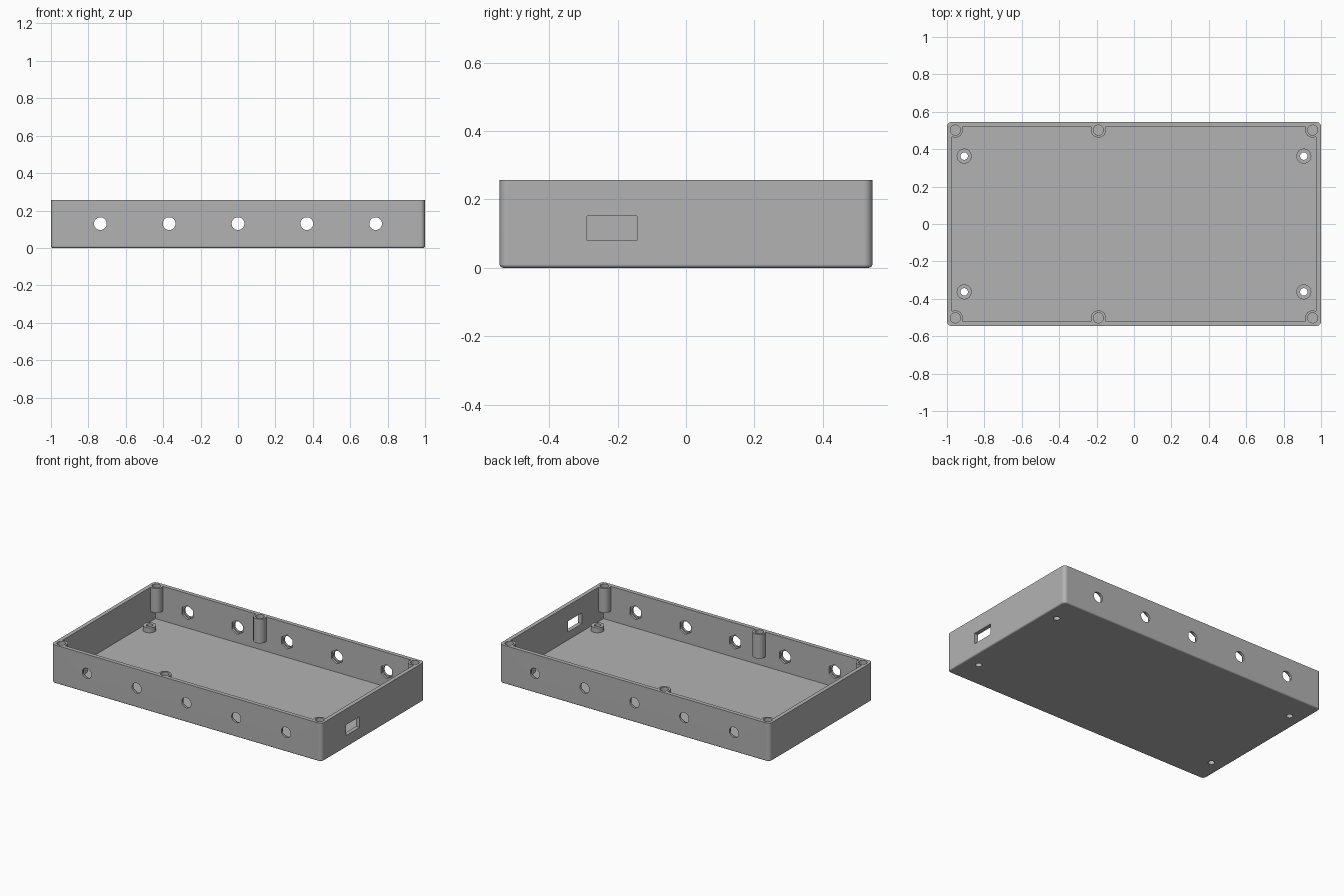
import bpy
import bmesh
from math import pi
from mathutils import Matrix, Vector

if "Cube" in bpy.data.objects:
    bpy.data.objects.remove(bpy.data.objects["Cube"], do_unlink=True)

# Overall dimensions
LENGTH, WIDTH, HEIGHT = 2.0, 1.09, 0.257
WALL, FLOOR = 0.027, 0.027
INNER_Y = WIDTH / 2 - WALL

grey = bpy.data.materials.new("plain grey plastic")
grey.use_nodes = True
colour = (0.45, 0.45, 0.45, 1.0)
grey.diffuse_color = colour
grey.node_tree.nodes["Principled BSDF"].inputs["Base Color"].default_value = colour


def make_object(name, bm):
    mesh = bpy.data.meshes.new(name)
    bm.to_mesh(mesh)
    bm.free()
    mesh.materials.append(grey)
    obj = bpy.data.objects.new(name, mesh)
    bpy.context.collection.objects.link(obj)
    return obj


def box_mesh(low, high):
    low, high = Vector(low), Vector(high)
    bm = bmesh.new()
    matrix = Matrix.Translation((low + high) / 2) @ Matrix.Diagonal((*(high - low), 1))
    bmesh.ops.create_cube(bm, size=1, matrix=matrix)
    return bm


def box(name, low, high):
    return make_object(name, box_mesh(low, high))


def cylinder(name, centre, radius, depth, axis="Z", sides=32):
    bm = bmesh.new()
    matrix = Matrix.Translation(centre)
    if axis == "Y":
        matrix = matrix @ Matrix.Rotation(pi / 2, 4, "X")
    bmesh.ops.create_cone(bm, cap_ends=True, segments=sides, radius1=radius,
                          radius2=radius, depth=depth, matrix=matrix)
    return make_object(name, bm)


def upright(name, x, y, radius, bottom, top):
    return cylinder(name, (x, y, (bottom + top) / 2), radius, top - bottom)


def combine(target, part, operation):
    part.hide_render = True
    bpy.ops.object.select_all(action="DESELECT")
    bpy.context.view_layer.objects.active = target
    target.select_set(True)
    mod = target.modifiers.new(operation.lower(), "BOOLEAN")
    mod.operation, mod.solver, mod.object = operation, "EXACT", part
    bpy.ops.object.modifier_apply(modifier=mod.name)
    bpy.data.objects.remove(part, do_unlink=True)


# Outer body: rounded upright corners, then a softened bottom edge
bm = box_mesh((-LENGTH / 2, -WIDTH / 2, 0), (LENGTH / 2, WIDTH / 2, HEIGHT))
uprights = [e for e in bm.edges if abs(e.verts[0].co.z - e.verts[1].co.z) > HEIGHT / 2]
bmesh.ops.bevel(bm, geom=uprights, offset=0.025, segments=6, profile=0.5, affect="EDGES")
bottom_edges = [e for e in bm.edges if all(v.co.z < 0.001 for v in e.verts)]
bmesh.ops.bevel(bm, geom=bottom_edges, offset=0.01, segments=4, profile=0.5, affect="EDGES")
enclosure = make_object("enclosure", bm)

# Hollow interior
combine(enclosure, box("cavity", (-LENGTH / 2 + WALL, -INNER_Y, FLOOR),
                       (LENGTH / 2 - WALL, INNER_Y, HEIGHT + 0.1)), "DIFFERENCE")

# Lid screw bosses hanging from the rim, with blind holes
for x in (-0.955, -0.19, 0.955):
    for y in (-0.502, 0.502):
        combine(enclosure, upright("lid_boss", x, y, 0.04, 0.095, HEIGHT), "UNION")
        combine(enclosure, upright("lid_boss_hole", x, y, 0.027, 0.12, HEIGHT + 0.05),
                "DIFFERENCE")

# Board standoffs with holes through the floor
for x in (-0.908, 0.908):
    for y in (-0.363, 0.363):
        combine(enclosure, upright("standoff", x, y, 0.04, FLOOR / 2, 0.06), "UNION")
        combine(enclosure, upright("standoff_hole", x, y, 0.02, -0.05, 0.1), "DIFFERENCE")

# Round openings in the long walls, with hexagonal recesses inside
for side in (-1, 1):
    for i in range(-2, 3):
        x, z = i * 0.368, 0.13
        combine(enclosure, cylinder("socket_hole", (x, side * (WIDTH / 2 - WALL / 2), z),
                                    0.034, 0.1, "Y"), "DIFFERENCE")
        combine(enclosure, cylinder("nut_recess", (x, side * (INNER_Y - 0.005), z),
                                    0.047, 0.036, "Y", 6), "DIFFERENCE")

# Rectangular port in the left end wall
combine(enclosure, box("port_opening", (0.94, -0.29, 0.08), (1.05, -0.143, 0.152)),
        "DIFFERENCE")

# Smooth curves, flat panels
bpy.ops.object.select_all(action="DESELECT")
enclosure.select_set(True)
bpy.context.view_layer.objects.active = enclosure
bpy.ops.object.shade_smooth_by_angle(angle=pi / 6)
normals = enclosure.modifiers.new("flat panels", "WEIGHTED_NORMAL")
normals.keep_sharp = True
